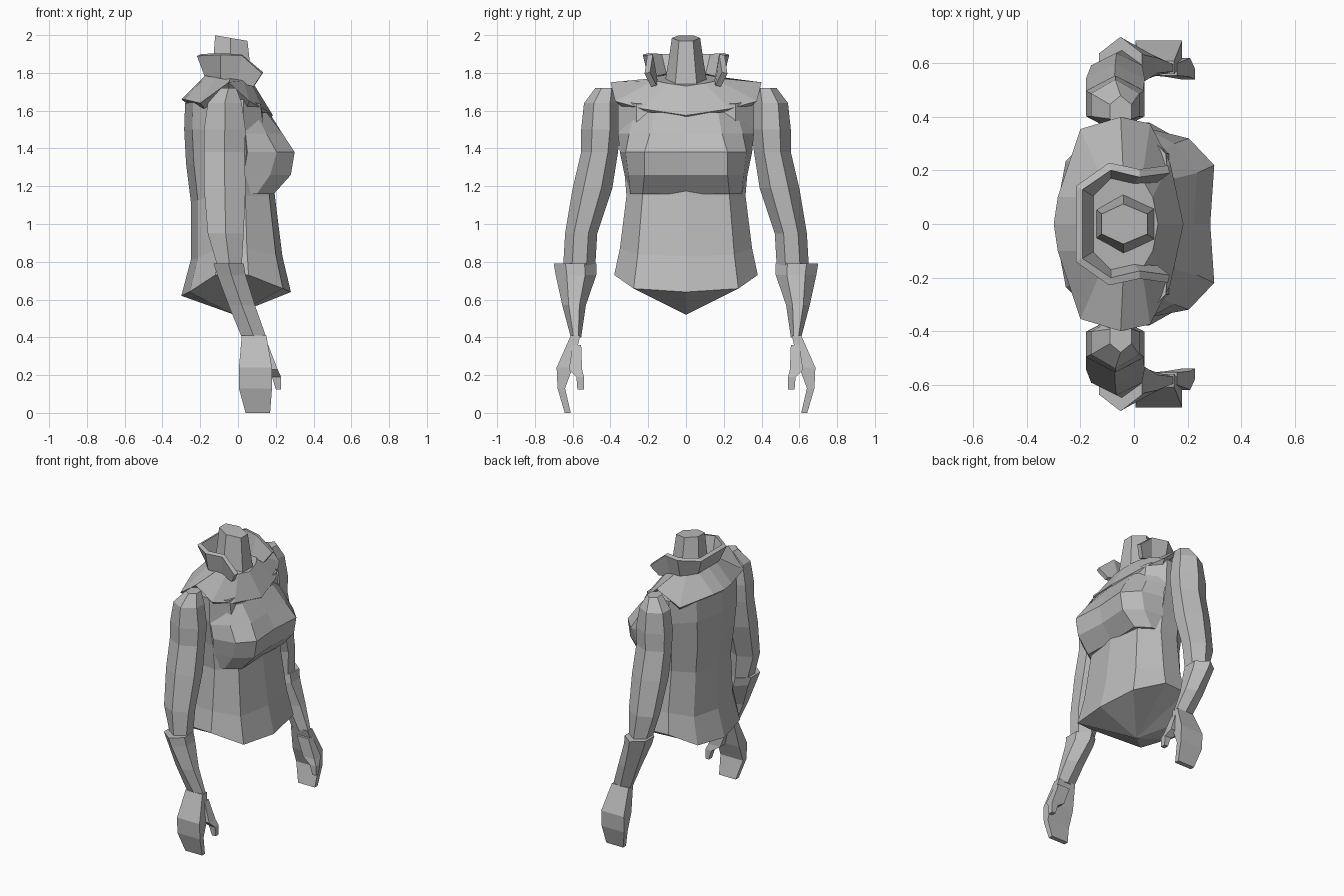
import bpy, bmesh, math
from mathutils import Vector

grey = bpy.data.materials.new("plain_grey")
grey.diffuse_color = (0.5, 0.5, 0.5, 1)


def finish(name, bm):
    bmesh.ops.recalc_face_normals(bm, faces=bm.faces)
    me = bpy.data.meshes.new(name)
    bm.to_mesh(me)
    bm.free()
    me.materials.append(grey)
    ob = bpy.data.objects.new(name, me)
    bpy.context.collection.objects.link(ob)
    return ob


def loft(name, rings, closed=True, tip=None):
    """Skin a list of rings; tip closes the first ring with a cone."""
    bm = bmesh.new()
    vs = [[bm.verts.new(p) for p in r] for r in rings]
    n = len(vs[0])
    for a, b in zip(vs, vs[1:]):
        for i in range(n if closed else n - 1):
            j = (i + 1) % n
            bm.faces.new((a[i], a[j], b[j], b[i]))
    if closed:
        bm.faces.new(vs[-1])
        if tip:
            t = bm.verts.new(tip)
            for i in range(n):
                bm.faces.new((vs[0][i], vs[0][(i + 1) % n], t))
        else:
            bm.faces.new(vs[0])
    return finish(name, bm)


def full(half):
    """Mirror a half outline (y >= 0) into a closed ring."""
    return half + [(x, -y, z) for x, y, z in reversed(half) if y > 0]


# Torso: front x, back x, half width, heights at front / side / back
TORSO = [(0.28, -0.30, 0.38, 0.64, 0.73, 0.62),
         (0.235, -0.25, 0.35, 0.83, 0.87, 0.81),
         (0.195, -0.25, 0.315, 1.15, 1.15, 1.12),
         (0.18, -0.275, 0.33, 1.32, 1.32, 1.32),
         (0.16, -0.285, 0.36, 1.50, 1.50, 1.50),
         (0.14, -0.28, 0.36, 1.63, 1.66, 1.64)]
rings = []
for f, b, w, zf, zs, zb in TORSO:
    rings.append(full([(f, 0, zf), (f * 0.85, w * 0.73, zf * 0.8 + zs * 0.2),
                       (f * 0.2, w, zs), (b * 0.4, w * 0.97, zs),
                       (b * 0.85, w * 0.62, zb * 0.8 + zs * 0.2), (b, 0, zb)]))
loft("torso", rings, tip=(-0.02, 0, 0.52))

# Bust: centre x, peak x, peak y, side x, side y, back x, back y per height
BUST = [(1.16, 0.18, 0.19, 0.23, 0.10, 0.295, 0.00, 0.30),
        (1.26, 0.265, 0.28, 0.22, 0.17, 0.305, 0.03, 0.325),
        (1.38, 0.285, 0.30, 0.22, 0.205, 0.32, 0.05, 0.35),
        (1.48, 0.225, 0.235, 0.19, 0.15, 0.30, 0.04, 0.36),
        (1.59, 0.165, 0.15, 0.17, 0.09, 0.27, 0.00, 0.34)]
loft("bust", [full([(c, 0, z), (p, py, z), (s, sy, z), (k, ky, z), (-0.05, 0, z)])
              for z, c, p, py, s, sy, k, ky in BUST])

# Shoulder cape with a turned-under lip
neckline = [(-0.17, 0, 1.79), (-0.16, 0.10, 1.79), (-0.12, 0.17, 1.78), (-0.04, 0.19, 1.77),
            (0.03, 0.17, 1.76), (0.07, 0.10, 1.745), (0.09, 0, 1.73)]
edge = [(-0.30, 0, 1.66), (-0.285, 0.10, 1.66), (-0.20, 0.355, 1.64), (-0.05, 0.40, 1.75),
        (0.06, 0.375, 1.65), (0.135, 0.23, 1.61), (0.185, 0, 1.575)]
lip = [(x * 0.85 - 0.005, y * 0.9, z - 0.03) for x, y, z in edge]
loft("shoulder_cape", [full(neckline), full(edge), full(lip)])

# Neck: six sides with a slanted top
neck = []
for z, cx, rx, ry in [(1.70, -0.04, 0.12, 0.12), (1.88, -0.04, 0.10, 0.09), (1.985, -0.04, 0.09, 0.075)]:
    slant = 0.17 if z > 1.9 else 0
    neck.append([(cx + rx * x, ry * y, z - slant * rx * x) for x, y in
                 [(1, 0.5), (0, 1), (-0.9, 0.5), (-0.9, -0.5), (0, -1), (1, -0.5)]])
loft("neck", neck)

# Flared collar, open at the front
low = [(0.085, 0.17, 1.73), (0.0, 0.165, 1.755), (-0.09, 0.185, 1.775), (-0.165, 0.11, 1.79)]
high = [(0.13, 0.205, 1.80), (0.02, 0.19, 1.895), (-0.09, 0.215, 1.90), (-0.205, 0.135, 1.895)]
strip = [h + [(x, -y, z) for x, y, z in reversed(h)] for h in (low, high)]
collar = loft("collar", strip, closed=False)
mod = collar.modifiers.new("thickness", "SOLIDIFY")
mod.thickness = 0.03
mod.offset = 0


def hexring(z, x0, x1, y0, y1, tilt=0):
    cx, cy, rx, ry = (x0 + x1) / 2, (y0 + y1) / 2, (x1 - x0) / 2, (y1 - y0) / 2
    return [(cx + rx * x, cy + ry * y, z + tilt * y) for x, y in
            [(0, 1), (1, 0.45), (1, -0.45), (0, -1), (-1, -0.45), (-1, 0.45)]]


def boxring(z, x0, x1, y0, y1):
    return [(x0, y0, z), (x1, y0, z), (x1, y1, z), (x0, y1, z)]


def flip(rings, s):
    return [[(x, s * y, z) for x, y, z in r] for r in rings]


# Each limb section: z, x range, y range
UPPER = [(1.72, -0.09, -0.01, 0.36, 0.48), (1.64, -0.16, 0.02, 0.35, 0.54),
         (1.50, -0.18, 0.04, 0.345, 0.555), (1.38, -0.18, 0.035, 0.36, 0.555),
         (1.19, -0.18, 0.04, 0.39, 0.60), (0.95, -0.16, 0.03, 0.47, 0.64),
         (0.78, -0.11, 0.02, 0.48, 0.65)]
FOREARM = [(0.79, -0.13, 0.03, 0.475, 0.70), (0.73, -0.11, 0.04, 0.475, 0.69),
           (0.57, -0.05, 0.09, 0.53, 0.655), (0.40, 0.02, 0.15, 0.555, 0.61)]
HAND = [(0.41, 0.02, 0.15, 0.56, 0.61), (0.24, 0.005, 0.18, 0.60, 0.685),
        (0.13, 0.005, 0.18, 0.64, 0.68), (0.0, 0.04, 0.17, 0.61, 0.642)]
THUMB = [(0.36, 0.07, 0.16, 0.555, 0.60), (0.23, 0.12, 0.21, 0.55, 0.62),
         (0.19, 0.18, 0.228, 0.54, 0.58), (0.125, 0.20, 0.228, 0.54, 0.575)]
for side, s in (("left", 1), ("right", -1)):
    loft(side + "_upper_arm", flip([hexring(*r) for r in UPPER], s))
    loft(side + "_forearm", flip([hexring(*r) for r in FOREARM], s))
    loft(side + "_hand", flip([boxring(*r) for r in HAND], s))
    loft(side + "_thumb", flip([boxring(*r) for r in THUMB], s))
